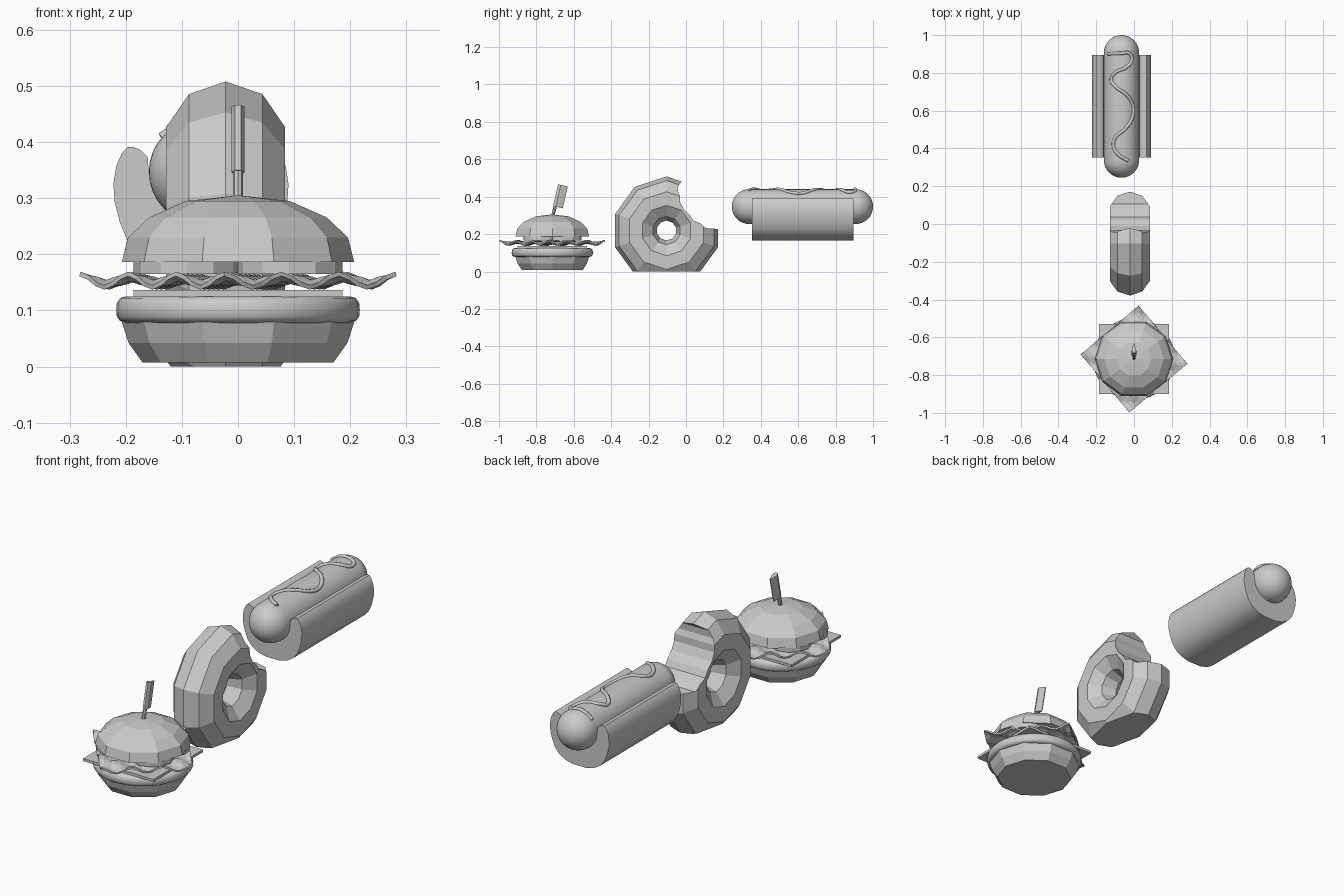
import bpy, bmesh, math
from mathutils import Matrix, Vector

if "Cube" in bpy.data.objects:
    bpy.data.objects.remove(bpy.data.objects["Cube"])


def make(name, bm, smooth=False):
    bmesh.ops.recalc_face_normals(bm, faces=bm.faces[:])
    me = bpy.data.meshes.new(name)
    bm.to_mesh(me)
    bm.free()
    ob = bpy.data.objects.new(name, me)
    bpy.context.collection.objects.link(ob)
    if smooth:
        bpy.ops.object.select_all(action='DESELECT')
        ob.select_set(True)
        bpy.context.view_layer.objects.active = ob
        bpy.ops.object.shade_smooth_by_angle(angle=math.radians(40))
    return ob


def lathe(name, profile, sides, matrix, smooth=False):
    """Revolve (radius, height) points about z, closing both ends."""
    bm = bmesh.new()
    rings = []
    for r, z in profile:
        if r == 0:
            rings.append([bm.verts.new((0, 0, z))] * sides)
        else:
            rings.append([bm.verts.new((r * math.cos(i * math.tau / sides),
                                        r * math.sin(i * math.tau / sides), z)) for i in range(sides)])
    for a, b in zip(rings, rings[1:]):
        for i in range(sides):
            j = (i + 1) % sides
            bm.faces.new(list(dict.fromkeys((a[i], a[j], b[j], b[i]))))
    for end, (r, z) in ((rings[0], profile[0]), (rings[-1], profile[-1])):
        if r:
            bm.faces.new(end)
    bm.transform(matrix)
    return make(name, bm, smooth)


def prism(name, points, vec, matrix=Matrix(), smooth=False):
    """Extrude a closed outline of 3D points along a vector."""
    bm = bmesh.new()
    face = bm.faces.new([bm.verts.new(p) for p in points])
    new = bmesh.ops.extrude_face_region(bm, geom=[face], use_keep_orig=True)['geom']
    bmesh.ops.translate(bm, vec=vec, verts=[v for v in new if isinstance(v, bmesh.types.BMVert)])
    bm.transform(matrix)
    return make(name, bm, smooth)


# ---- Burger ----
CY = -0.715
here = Matrix.Translation((0, CY, 0))
lathe("burger_bottom_bun", [(0.17, 0.007), (0.195, 0.042), (0.207, 0.079)], 10, here)
patty = [(0.2, 0.078), (0.21, 0.081), (0.216, 0.089), (0.217, 0.101),
         (0.216, 0.113), (0.21, 0.122), (0.2, 0.125)]
lathe("patty", patty, 40, here, True)
h = 0.186
prism("cheese", [(-h, -h, 0.124), (h, -h, 0.124), (h, h, 0.124), (-h, h, 0.124)], (0, 0, 0.012), here)

# wavy lettuce sheet, turned diagonally
bm = bmesh.new()
bmesh.ops.create_grid(bm, x_segments=18, y_segments=18, size=0.2)
for v in bm.verts:
    wave = math.cos(v.co.x / 0.2 * 3 * math.pi) * math.cos(v.co.y / 0.2 * 3 * math.pi)
    v.co.z = 0.153 + 0.012 * wave
bm.transform(here @ Matrix.Rotation(math.radians(40), 4, 'Z'))
lettuce = make("lettuce", bm)
mod = lettuce.modifiers.new("thickness", 'SOLIDIFY')
mod.thickness, mod.offset = 0.008, 0

# tomato slices
for i, (sx, sy) in enumerate(((-1, -1), (1, -1), (1, 1), (-1, 1))):
    lathe(f"tomato_slice_{i + 1}", [(0.095, 0.165), (0.095, 0.187)], 12,
          Matrix.Translation((sx * 0.091, CY + sy * 0.06, 0)))

lathe("burger_top_bun", [(0.207, 0.186), (0.196, 0.23), (0.158, 0.266), (0.092, 0.295), (0, 0.305)], 10, here)

# pick with a folded flag, leaning back
lean = Matrix.Translation((0, -0.712, 0.295)) @ Matrix.Rotation(math.radians(-13), 4, 'X')
lathe("pick", [(0.009, -0.01), (0.009, 0.172)], 8, lean)
flag = [(-0.005, -0.011), (0.005, -0.011), (0.012, 0.004), (0.009, 0.018),
        (0.002, 0.042), (-0.002, 0.042), (-0.009, 0.018), (-0.012, 0.004)]
prism("flag", [(x, y, 0.054) for x, y in flag], (0, 0, 0.119), lean)

# ---- Donut, upright with a flattened base and a bite ----
bm = bmesh.new()
rows = []
for i in range(10):
    a = math.tau * i / 10 + math.pi / 2
    row = []
    for j in range(10):
        b = math.tau * j / 10
        r = 0.171 + 0.118 * math.cos(b)
        row.append(bm.verts.new((-0.022 + 0.1115 * math.sin(b),
                                 -0.104 + r * math.cos(a), 0.219 + r * math.sin(a))))
    rows.append(row)
for i in range(10):
    for j in range(10):
        k, m = (i + 1) % 10, (j + 1) % 10
        bm.faces.new((rows[i][j], rows[k][j], rows[k][m], rows[i][m]))
cut = bmesh.ops.bisect_plane(bm, geom=bm.verts[:] + bm.edges[:] + bm.faces[:], plane_co=(0, 0, 0),
                             plane_no=(0, 0, -1), clear_outer=True)['geom_cut']
bmesh.ops.edgeloop_fill(bm, edges=[e for e in cut if isinstance(e, bmesh.types.BMEdge)])
donut = make("donut", bm)

bite = [(0.0, 0.52), (-0.021, 0.482), (-0.041, 0.461), (-0.043, 0.428), (-0.032, 0.403), (-0.031, 0.37),
        (-0.011, 0.332), (0.021, 0.302), (0.037, 0.274), (0.08, 0.256), (0.105, 0.232),
        (0.165, 0.228), (0.26, 0.24), (0.26, 0.56), (0.03, 0.56)]
cutter = prism("bite_cutter", [(-0.3, y, z) for y, z in bite], (0.6, 0, 0))
cutter.hide_render = True
cutter.hide_set(True)
mod = donut.modifiers.new("bite", 'BOOLEAN')
mod.operation, mod.object, mod.solver = 'DIFFERENCE', cutter, 'EXACT'

# ---- Hot dog ----
HX, HZ, SR = -0.066, 0.347, 0.093
Y0, Y1 = 0.245, 1.0
N = 10
caps = [(SR * math.sin(t), -SR * math.cos(t)) for t in (math.pi / 2 * i / N for i in range(N + 1))]
sausage = [(r, Y0 + SR + z) for r, z in caps] + [(r, Y1 - SR - z) for r, z in reversed(caps)]
along_y = Matrix.Translation((HX, 0, HZ)) @ Matrix.Rotation(-math.pi / 2, 4, 'X')
lathe("sausage", [(0 if r < 1e-6 else r, z) for r, z in sausage], 32, along_y, True)

# bun: outer wall up one side, over the lip, then down around the sausage
half = [(0.035, 0.166), (0.075, 0.176), (0.107, 0.195), (0.13, 0.222), (0.145, 0.258), (0.154, 0.295),
        (0.156, 0.325), (0.151, 0.357), (0.141, 0.38), (0.131, 0.391), (0.12, 0.391), (0.106, 0.385), (0.095, 0.374)]
half += [(SR * math.cos(t), HZ - SR * math.sin(t)) for t in (math.radians(d) for d in (2, 20, 40, 60, 80))]
outline = half + [(-x, z) for x, z in reversed(half)]
prism("hot_dog_bun", [(HX + x, 0.353, z) for x, z in outline], (0, 0.543, 0), smooth=True)

# sauce squiggle draped on the sausage
path = [(-0.137, 0.90), (-0.075, 0.903), (-0.02, 0.9), (-0.012, 0.865), (-0.04, 0.83), (-0.1, 0.8),
        (-0.12, 0.765), (-0.095, 0.725), (-0.035, 0.68), (-0.005, 0.62), (-0.01, 0.56), (-0.05, 0.50),
        (-0.1, 0.455), (-0.108, 0.41), (-0.08, 0.365), (-0.03, 0.335)]
curve = bpy.data.curves.new("sauce", 'CURVE')
curve.dimensions = '3D'
curve.bevel_depth, curve.bevel_resolution, curve.use_fill_caps = 0.009, 2, True
curve.resolution_u = 5
spline = curve.splines.new('BEZIER')
spline.bezier_points.add(len(path) - 1)
for p, (x, y) in zip(spline.bezier_points, path):
    p.co = (x, y, HZ + math.sqrt(SR ** 2 - (x - HX) ** 2) + 0.001)
    p.handle_left_type = p.handle_right_type = 'AUTO'
bpy.context.collection.objects.link(bpy.data.objects.new("sauce", curve))
